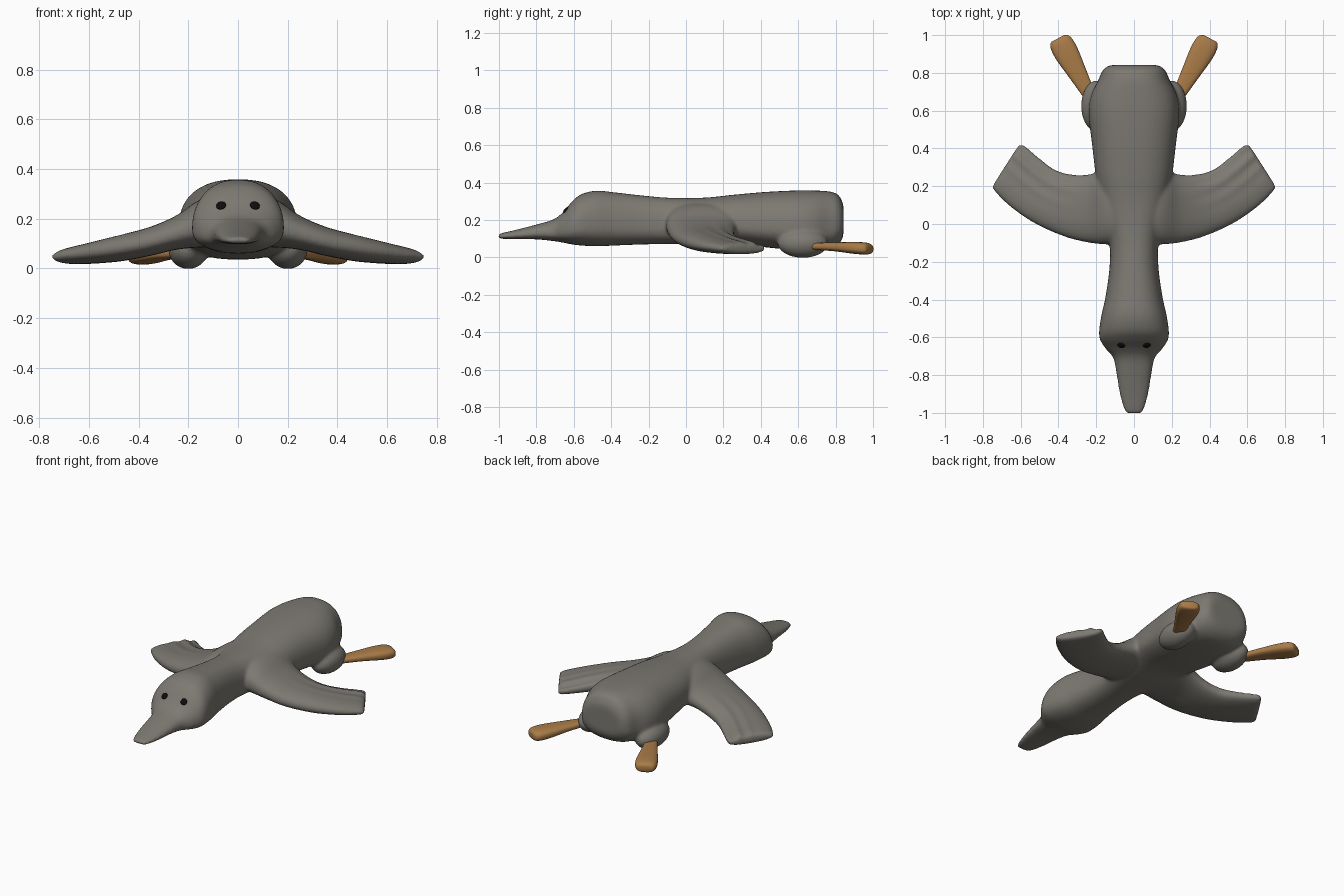
import bpy, bmesh, math
from mathutils import Vector

if "Cube" in bpy.data.objects:
    bpy.data.objects.remove(bpy.data.objects["Cube"])


def material(name, rgb):
    m = bpy.data.materials.new(name)
    m.diffuse_color = (*rgb, 1)
    m.use_nodes = True
    m.node_tree.nodes["Principled BSDF"].inputs["Base Color"].default_value = m.diffuse_color
    return m


GREY = material("warm grey", (0.205, 0.193, 0.170))
ORANGE = material("beak orange", (0.40, 0.20, 0.065))
BLACK = material("eye black", (0.004, 0.004, 0.004))


def spow(v, e):
    return math.copysign(abs(v) ** e, v)


def resample(st, n=6):
    """Catmull-Rom interpolation between cross-section stations."""
    out = []
    for i in range(len(st) - 1):
        p0, p1, p2, p3 = st[max(i - 1, 0)], st[i], st[i + 1], st[min(i + 2, len(st) - 1)]
        for k in range(n):
            t = k / n
            out.append([0.5 * (2 * b + (c - a) * t + (2 * a - 5 * b + 4 * c - d) * t * t
                               + (3 * b - a - 3 * c + d) * t ** 3)
                        for a, b, c, d in zip(p0, p1, p2, p3)])
    return out + [list(st[-1])]


def loft(bm, stations, side=1, frac=0.4, e=0.85, n=48):
    """Station: edge A (x, y), edge B (x, y), bottom z, top z, feather ripple."""
    rings = []
    for ax, ay, bx, by, bot, top, rip in resample(stations):
        zm, ring = bot + (top - bot) * frac, []
        for i in range(n):
            a = 2 * math.pi * i / n
            u, s = spow(math.cos(a), e), spow(math.sin(a), e)
            z = zm + s * ((top - zm) if s > 0 else (zm - bot))
            if s > 0:
                z += rip * max(0, min(1, u + 0.5)) * math.cos(4 * math.pi * u)
            x = (ax + bx) / 2 + (bx - ax) / 2 * u
            y = (ay + by) / 2 + (by - ay) / 2 * u
            ring.append(bm.verts.new((x * side, y, z)))
        rings.append(ring)
    for r, q in zip(rings, rings[1:]):
        for i in range(n):
            bm.faces.new((r[i], r[(i + 1) % n], q[(i + 1) % n], q[i]))
    bm.faces.new(rings[0])
    bm.faces.new(rings[-1])


def finish(bm, name, mats):
    bmesh.ops.recalc_face_normals(bm, faces=bm.faces[:])
    me = bpy.data.meshes.new(name)
    bm.to_mesh(me)
    bm.free()
    for m in mats:
        me.materials.append(m)
    me.shade_smooth()
    ob = bpy.data.objects.new(name, me)
    bpy.context.collection.objects.link(ob)
    return ob


# Beak, head, neck, trunk and tail: y, half width, bottom, top
trunk = [(-1.004, .030, .104, .122), (-.985, .052, .100, .130), (-.90, .076, .098, .150),
         (-.80, .092, .097, .176), (-.71, .110, .088, .203), (-.66, .150, .080, .240),
         (-.61, .181, .070, .298), (-.56, .184, .064, .338), (-.48, .172, .060, .357),
         (-.38, .150, .064, .348), (-.22, .129, .070, .330), (-.08, .132, .072, .319),
         (.10, .175, .072, .320), (.26, .203, .075, .336), (.42, .222, .055, .350),
         (.58, .240, .040, .358), (.68, .228, .036, .358), (.76, .190, .040, .354),
         (.81, .168, .065, .338), (.835, .140, .100, .300), (.842, .110, .130, .270)]
bm = bmesh.new()
loft(bm, [(-w, y, w, y, b, t, 0) for y, w, b, t in trunk], frac=.36, e=.84)

# Wings: leading edge, trailing edge, bottom, top, ripple
wing = [(.00, -.10, .00, .26, .085, .310, 0), (.14, -.108, .15, .28, .085, .280, 0),
        (.25, -.097, .24, .262, .076, .215, 0), (.37, -.066, .33, .262, .052, .168, .002),
        (.52, .000, .42, .288, .030, .134, .005), (.65, .087, .51, .355, .020, .104, .007),
        (.735, .168, .585, .418, .018, .082, .008), (.753, .195, .612, .416, .028, .066, .004)]
for s in (1, -1):
    loft(bm, wing, s, frac=.45)
    # Thigh lumps under the trunk
    g = bmesh.ops.create_uvsphere(bm, u_segments=32, v_segments=20, radius=1)
    for v in g["verts"]:
        v.co = Vector((s * .200 + v.co.x * .080, .625 + v.co.y * .135, .075 + v.co.z * .077))
body = finish(bm, "body", [GREY, ORANGE])

# Fuse the parts into one soft skin
r = body.modifiers.new("fuse", 'REMESH')
r.mode, r.voxel_size, r.use_smooth_shade = 'VOXEL', 0.009, True
sm = body.modifiers.new("soften", 'SMOOTH')
sm.factor, sm.iterations = 0.5, 10
dg = bpy.context.evaluated_depsgraph_get()
me = bpy.data.meshes.new_from_object(body.evaluated_get(dg))
body.modifiers.clear()
body.data = me

# Cut the beak line and colour everything in front of it
bm = bmesh.new()
bm.from_mesh(me)
co, no = Vector((0, -.685, .20)), Vector((0, -1, .25)).normalized()
bmesh.ops.bisect_plane(bm, geom=bm.verts[:] + bm.edges[:] + bm.faces[:], plane_co=co, plane_no=no)
for f in bm.faces:
    f.smooth = True
    f.material_index = int((f.calc_center_median() - co).dot(no) > 0)
bm.to_mesh(me)
bm.free()
me.materials.clear()
for m in (GREY, ORANGE):
    me.materials.append(m)
bpy.context.view_layer.update()

# Webbed feet: centre x, y, half width, bottom, top
foot = [(.205, .63, .030, .045, .075), (.245, .70, .036, .040, .078), (.30, .80, .050, .033, .081),
        (.355, .90, .064, .020, .083), (.385, .955, .062, .016, .080),
        (.398, .977, .050, .020, .072), (.402, .983, .038, .030, .062)]
for s, tag in ((1, "left"), (-1, "right")):
    bm = bmesh.new()
    loft(bm, [(x - .88 * w, y + .47 * w, x + .88 * w, y - .47 * w, b, t, 0)
              for x, y, w, b, t in foot], s, frac=.5, e=.75, n=32)
    finish(bm, tag + "_foot", [ORANGE])

    # Eye: flattened bead set on the face
    hit, loc, nor, _ = body.ray_cast(Vector((s * .068, -2, .253)), Vector((0, 1, 0)))
    if not hit:
        loc, nor = Vector((s * .068, -.635, .253)), Vector((0, -.7, .7))
    bm = bmesh.new()
    bmesh.ops.create_uvsphere(bm, u_segments=20, v_segments=12, radius=.02)
    q = nor.to_track_quat('Z', 'Y')
    for v in bm.verts:
        v.co = loc + q @ Vector((v.co.x, v.co.y, v.co.z * .45))
    finish(bm, tag + "_eye", [BLACK])
